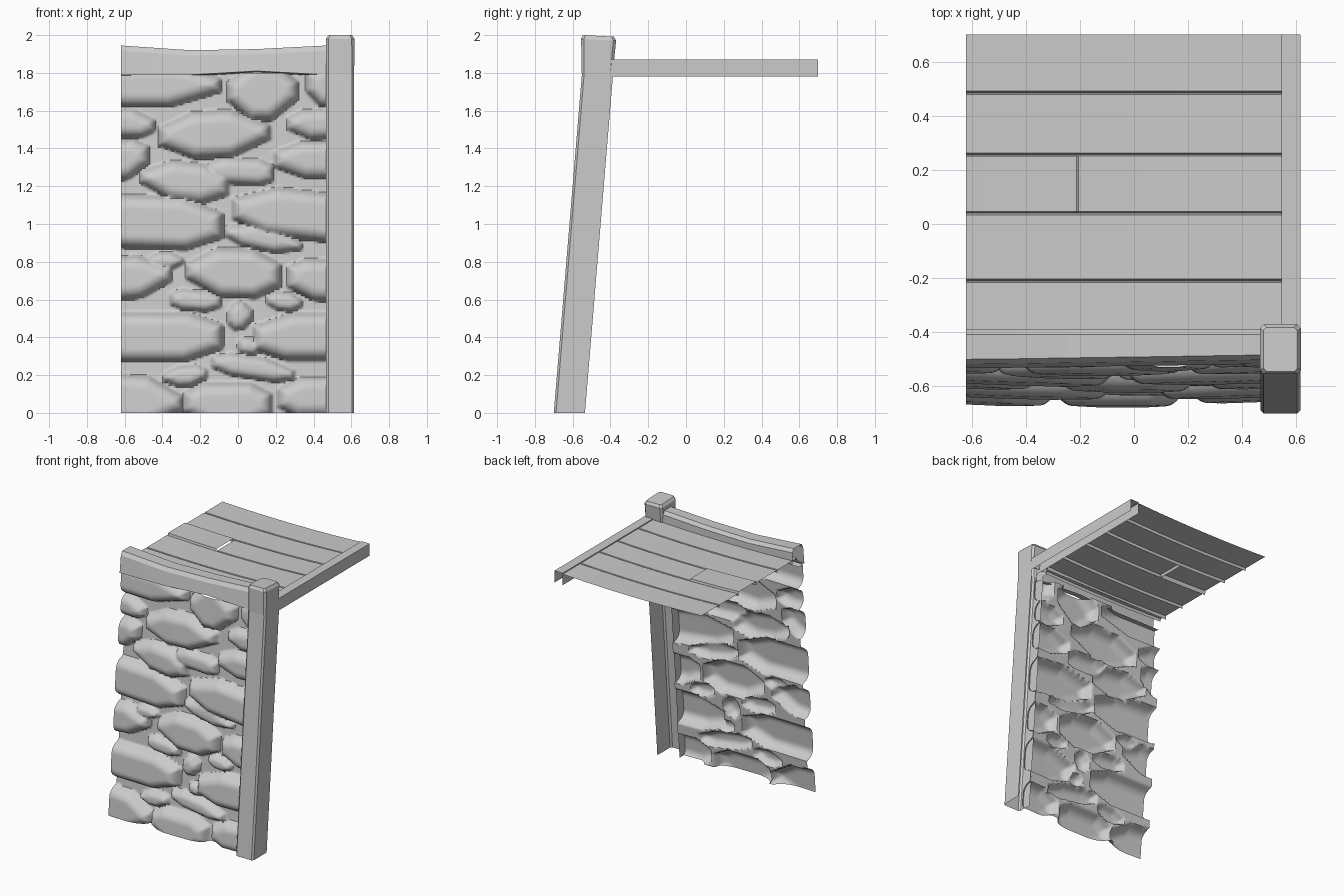
import bpy, math, random

if "Cube" in bpy.data.objects:
    bpy.data.objects.remove(bpy.data.objects["Cube"])

random.seed(4)
LEAN = 0.083          # backward lean of wall and post per unit of height


def loft(name, rows, close=False, cap=False, smooth=None):
    """Skin a list of equally long point rows into one open sheet or tube."""
    n = len(rows[0])
    verts = [p for r in rows for p in r]
    faces = []
    for i in range(len(rows) - 1):
        for j in range(n if close else n - 1):
            k = (j + 1) % n
            faces.append((i * n + j, i * n + k, (i + 1) * n + k, (i + 1) * n + j))
    if cap:
        faces.append(tuple(range((len(rows) - 1) * n, len(rows) * n)))
    me = bpy.data.meshes.new(name)
    me.from_pydata(verts, [], faces)
    me.update()
    ob = bpy.data.objects.new(name, me)
    bpy.context.collection.objects.link(ob)
    if smooth:
        bpy.ops.object.select_all(action='DESELECT')
        ob.select_set(True)
        bpy.context.view_layer.objects.active = ob
        bpy.ops.object.shade_smooth_by_angle(angle=math.radians(smooth))
    return ob


# Stones of the wall: left, right, bottom, top, tilt
STONES = [
    (-.80, -.29, -.06, .20, -.08), (-.29, .18, -.08, .16, 0), (.21, .65, -.02, .19, 0),
    (-.40, -.16, .14, .25, .05), (-.14, .30, .18, .30, -.15), (-.85, -.08, .27, .53, .0),
    (.08, .85, .28, .53, .0), (-.06, .08, .44, .59, .1), (0, .11, .31, .40, -.1),
    (-.36, -.09, .54, .65, -.08), (.15, .34, .54, .64, -.1), (-.85, -.35, .60, .83, .1),
    (-.28, .23, .61, .87, -.03), (.26, .75, .59, .81, -.05), (-.47, -.29, .76, .85, 0),
    (-.85, -.08, .87, 1.15, -.03), (-.07, .34, .86, .99, -.22), (-.03, .70, .92, 1.18, -.12),
    (-.52, -.05, 1.12, 1.33, -.12), (-.16, .19, 1.21, 1.35, -.06), (-.80, -.47, 1.23, 1.44, .15),
    (.19, .75, 1.24, 1.44, 0), (-.42, .17, 1.35, 1.60, .05), (-.75, -.44, 1.46, 1.61, 0),
    (.26, .60, 1.45, 1.61, .05), (-.85, -.09, 1.62, 1.84, 0), (-.06, .32, 1.55, 1.86, 0),
    (.36, .65, 1.61, 1.86, -.2)]
CUTS = [[random.uniform(1.25, 1.6) for _ in range(4)] for _ in STONES]


def relief(x, z):
    """How far the stone at this spot bulges out of the mortar."""
    best = 0
    for (x0, x1, z0, z1, tilt), cut in zip(STONES, CUTS):
        hw, hh = (x1 - x0) / 2, (z1 - z0) / 2
        dx = x - (x0 + x1) / 2
        dz = z - (z0 + z1) / 2 - tilt * dx
        a, b = abs(dx), abs(dz)
        if a >= hw or b >= hh:
            continue
        corner = cut[(dx > 0) + 2 * (dz > 0)] - a / hw - b / hh
        d = min(hw - a, hh - b, corner * hw * hh / math.hypot(hw, hh))
        if d > 0:
            small = min(hw, hh)
            t = min(d / min(.07, small * .8), 1)
            best = max(best, min(.08, .03 + .4 * small) * math.sqrt(1 - (1 - t) ** 2))
    return best


# Leaning stone wall
NX, NZ = 100, 160
rows = []
for i in range(NZ + 1):
    z = 1.80 * i / NZ
    row = []
    for j in range(NX + 1):
        x = -.62 + 1.095 * j / NX
        bow = .012 * (1 - ((x + .05) / .57) ** 2)
        row.append((x, -.588 + LEAN * z - bow - relief(x, z), z))
    rows.append(row)
loft("stone_wall", rows, smooth=60)

# Leaning corner post, open at the back
section = [(.467, -.59), (.467, -.688), (.479, -.70), (.603, -.70), (.615, -.688), (.615, -.535)]
loft("corner_post", [[(x, y + LEAN * z, z) for x, y in section] for z in (0, 1.84)])


# Post head with bevelled top
def octagon(x0, x1, y0, y1, c, z, slope=0):
    pts = [(x0 + c, y0), (x1 - c, y0), (x1, y0 + c), (x1, y1 - c),
           (x1 - c, y1), (x0 + c, y1), (x0, y1 - c), (x0, y0 + c)]
    return [(x, y, z - slope * (y - y0)) for x, y in pts]


loft("post_head", [octagon(.467, .615, -.553, -.388, .012, 1.80),
                   octagon(.465, .617, -.555, -.37, .015, 1.98, .05),
                   octagon(.478, .604, -.545, -.382, .012, 2.0, .05)], close=True, cap=True)

# Sagging rail along the top of the wall
rows = []
for x, top, low, fy in ((-.62, 1.945, 1.79, -.01), (-.43, 1.932, 1.79, -.008),
                        (-.25, 1.92, 1.79, -.005), (.10, 1.926, 1.81, 0), (.47, 1.945, 1.79, .006)):
    rows.append([(x, -.39, 1.83), (x, -.39, top - .025), (x, -.408, top),
                 (x, -.49 + fy, top), (x, -.508 + fy, top - .028),
                 (x, -.523 + fy, low), (x, -.47, low - .008)])
loft("wall_rail", rows)


# Deck planks, each with dropped edges that form the grooves
def plank(name, y0, y1, x0=-.62, x1=.55, lift=0, left=False, right=False, back=True):
    xs = [x0 + (x1 - x0) * k / 6 for k in range(7)]
    if left:
        xs.insert(1, x0 + .006)
    if right:
        xs.insert(-1, x1 - .006)
    rows = []
    for y in (y0, y0 + .006, y1 - .006, y1):
        row = []
        for x in xs:
            edge = y == y0 or (back and y == y1) or (left and x == x0) or (right and x == x1)
            sag = .014 * (1 - ((x + .08) / .6) ** 2)
            row.append((x, y, 1.862 - sag + (-.02 if edge else lift)))
        rows.append(row)
    loft(name, rows)


plank("plank_1", -.45, -.21)
plank("plank_2", -.21, .04)
plank("plank_3_left", .04, .257, x1=-.212, lift=.012, right=True)
plank("plank_3_right", .04, .257, x0=-.212, left=True)
plank("plank_4", .257, .485)
plank("plank_5", .485, .70, back=False)

# Side beam carrying the deck, open underneath
loft("side_beam", [[(.545, y, 1.78), (.545, y, 1.871), (.615, y, 1.871), (.615, y, 1.78)]
                   for y in (-.42, .70)])
